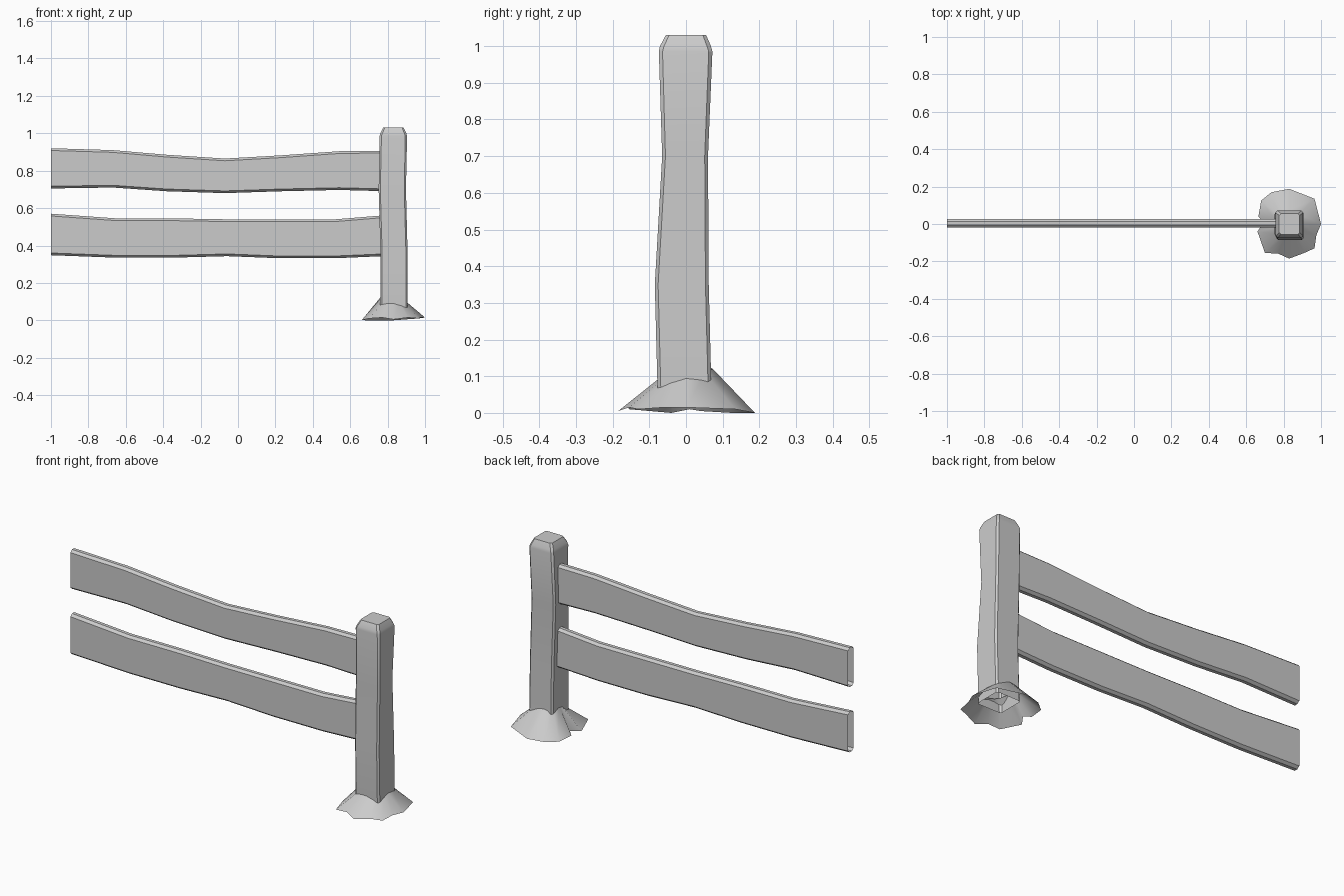
import bpy, math

if "Cube" in bpy.data.objects:
    bpy.data.objects.remove(bpy.data.objects["Cube"])


def make(name, verts, faces, angle=30):
    me = bpy.data.meshes.new(name)
    me.from_pydata(verts, [], faces)
    ob = bpy.data.objects.new(name, me)
    bpy.context.collection.objects.link(ob)
    bpy.ops.object.select_all(action='DESELECT')
    ob.select_set(True)
    bpy.context.view_layer.objects.active = ob
    bpy.ops.object.shade_smooth_by_angle(angle=math.radians(angle))
    return ob


def loft(name, rings, cap_end=False, angle=30):
    """Skin a list of equal-sized closed rings."""
    n = len(rings[0])
    verts = [p for r in rings for p in r]
    faces = [(k * n + i, k * n + (i + 1) % n,
              (k + 1) * n + (i + 1) % n, (k + 1) * n + i)
             for k in range(len(rings) - 1) for i in range(n)]
    if cap_end:
        faces.append(tuple(range((len(rings) - 1) * n, len(rings) * n)))
    return make(name, verts, faces, angle)


def chamfered(a0, a1, b0, b1, ca, cb):
    """Rectangle with cut corners, counter-clockwise."""
    return [(a0 + ca, b0), (a1 - ca, b0), (a1, b0 + cb), (a1, b1 - cb),
            (a1 - ca, b1), (a0 + ca, b1), (a0, b1 - cb), (a0, b0 + cb)]


# Wavy rails, open ended: (x, bottom z, top z)
rails = {
    "upper_rail": [(-1, .705, .92), (-.67, .71, .91), (-.38, .69, .885),
                   (-.07, .68, .865), (.23, .69, .882), (.54, .697, .904),
                   (.80, .69, .907)],
    "lower_rail": [(-1, .348, .57), (-.65, .335, .545), (-.35, .335, .545),
                   (-.06, .343, .54), (.22, .332, .54), (.52, .332, .54),
                   (.80, .344, .563)],
}
for name, stations in rails.items():
    loft(name, [[(x, y, z) for y, z in chamfered(-.02, .027, lo, hi, .014, .012)]
                for x, lo, hi in stations])

# Crooked post with a chamfered top: (z, x0, x1, y0, y1, corner cut)
post = [(.04, .76, .906, -.077, .07, .009), (.35, .762, .907, -.085, .062, .009),
        (.70, .752, .898, -.065, .06, .009), (.985, .757, .904, -.074, .072, .010),
        (1.0, .761, .900, -.071, .068, .011), (1.03, .776, .886, -.055, .055, .009)]
loft("post", [[(x, y, z) for x, y in chamfered(x0, x1, y0, y1, c, c)]
              for z, x0, x1, y0, y1, c in post], cap_end=True, angle=25)

# Ragged earth mound: outer rim (x, y, z), inner rim pulled in towards the post
rim = [(.99, 0, .015), (.965, .135, .01), (.83, .188, 0), (.735, .17, 0),
       (.68, .125, 0), (.665, .04, .005), (.695, .01, .01), (.66, -.04, 0),
       (.70, -.155, .01), (.77, -.158, .015), (.83, -.185, .005),
       (.91, -.155, .015), (.965, -.13, .01), (.975, -.06, .015)]
rim[0] = (1.0, 0, .015)
cx, cy = .832, 0
inner = []
for x, y, z in rim:
    a = math.atan2(y - cy, x - cx)
    h = .107 + .013 * math.sin(a) - .012 * math.cos(a)
    inner.append((cx + .073 * math.cos(a), cy + .073 * math.sin(a), h))
loft("earth_mound", [rim, inner], angle=60)
